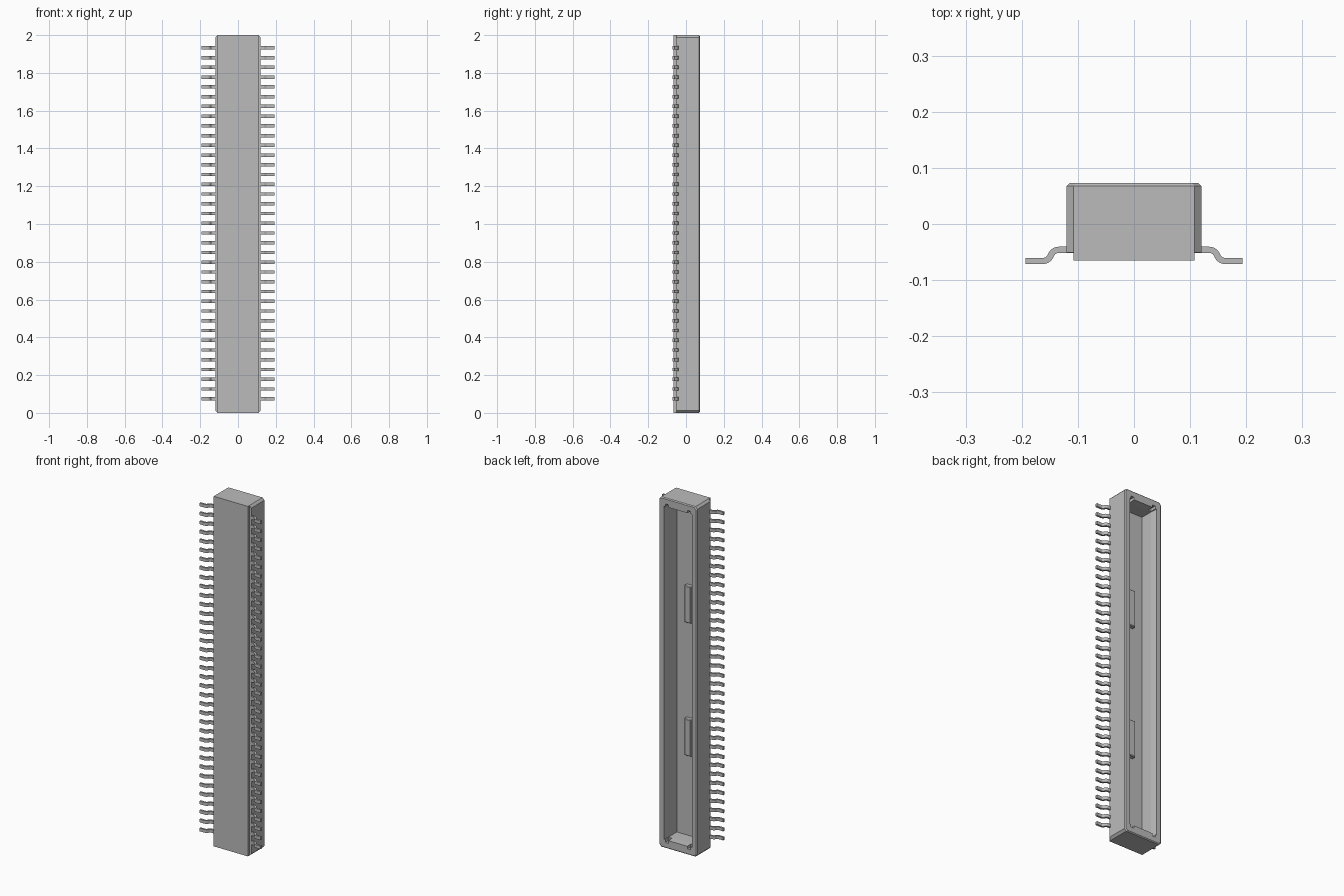
import bpy, bmesh, math
from mathutils import Vector

cube = bpy.data.objects.get("Cube")
if cube:
    bpy.data.objects.remove(cube, do_unlink=True)

grey = bpy.data.materials.new("light_grey")
grey.use_nodes = True
grey.diffuse_color = (0.5, 0.5, 0.5, 1)
grey.node_tree.nodes["Principled BSDF"].inputs["Base Color"].default_value = (0.5, 0.5, 0.5, 1)


def loft(name, rings):
    """Closed solid through matching rings of points."""
    bm = bmesh.new()
    loops = [[bm.verts.new(p) for p in ring] for ring in rings]
    n = len(loops[0])
    for a, b in zip(loops, loops[1:]):
        for i in range(n):
            j = (i + 1) % n
            bm.faces.new((a[i], a[j], b[j], b[i]))
    bm.faces.new(loops[0])
    bm.faces.new(loops[-1])
    bmesh.ops.recalc_face_normals(bm, faces=bm.faces)
    mesh = bpy.data.meshes.new(name)
    bm.to_mesh(mesh)
    bm.free()
    mesh.materials.append(grey)
    obj = bpy.data.objects.new(name, mesh)
    bpy.context.collection.objects.link(obj)
    return obj


def ring(y, w, h, c=0.0, x=0.0, z=1.0):
    """Rectangle of half sizes w, h at depth y, with corners cut by c."""
    if c == 0:
        pts = [(w, h), (-w, h), (-w, -h), (w, -h)]
    else:
        pts = [(w, h - c), (w - c, h), (c - w, h), (-w, h - c),
               (-w, c - h), (c - w, -h), (w - c, -h), (w, c - h)]
    return [(x + px, y, z + pz) for px, pz in pts]


def cut(target, cutter):
    cutter.hide_render = True
    cutter.hide_viewport = True
    cutter.display_type = 'WIRE'
    mod = target.modifiers.new(cutter.name, 'BOOLEAN')
    mod.operation = 'DIFFERENCE'
    mod.solver = 'EXACT'
    mod.object = cutter


BACK, FLOOR = 0.073, -0.036

# Housing with cut corners, a bevelled rim and a narrower base plate
housing = loft("housing", [ring(-0.051, 0.12, 1, 0.012), ring(0.068, 0.12, 1, 0.012),
                           ring(BACK, 0.115, 0.995, 0.012)])
loft("base_plate", [ring(-0.065, 0.108, 1), ring(-0.051, 0.108, 1)])

# Long socket open at the back, with a slightly widened mouth
cut(housing, loft("socket_cutter", [ring(FLOOR, 0.083, 0.95), ring(0.035, 0.083, 0.95),
                                    ring(BACK, 0.089, 0.952), ring(0.1, 0.089, 0.952)]))

# Relief notches in the socket corners
for sx in (-1, 1):
    for sz in (-1, 1):
        cut(housing, loft("notch_cutter", [ring(y, 0.01, 0.02, 0, sx * 0.07, 1 + sz * 0.947)
                                           for y in (0.04, 0.1)]))

# Two raised blocks on the socket floor
for label, z in (("lower", 0.62), ("upper", 1.38)):
    loft(label + "_key", [ring(FLOOR - 0.004, 0.02, 0.105, 0, 0, z),
                          ring(-0.016, 0.02, 0.105, 0, 0, z),
                          ring(-0.012, 0.016, 0.101, 0, 0, z)])

# Bent pin: straight shank, S-bend and flat foot
R, TURN, STEPS, HALF = 0.0152, math.radians(70), 5, 0.0055
path = [Vector((0.1, -0.046))]
for i in range(STEPS + 1):
    a = TURN * i / STEPS
    path.append(Vector((0.134 + R * math.sin(a), -0.046 - R * (1 - math.cos(a)))))
mid = path[-1].copy()
path += [2 * mid - p for p in reversed(path[1:-1])]
path.append(Vector((0.193, path[-1].y)))
sides = ([], [])
for i, p in enumerate(path):
    t = (path[min(i + 1, len(path) - 1)] - path[max(i - 1, 0)]).normalized()
    if i in (1, len(path) - 2):
        t = Vector((1, 0))
    normal = Vector((-t.y, t.x)) * HALF
    sides[0].append(p + normal)
    sides[1].append(p - normal)
outline = sides[0] + sides[1][::-1]

# Repeat the pin up one side and mirror to the other
pins = loft("pins", [[(p.x, p.y, z) for p in outline] for z in (0.066, 0.084)])
array = pins.modifiers.new("row", 'ARRAY')
array.count = 37
array.use_relative_offset = False
array.use_constant_offset = True
array.constant_offset_displace = (0, 0, 0.0516)
pins.modifiers.new("both_sides", 'MIRROR')

bpy.ops.object.select_all(action='DESELECT')
pins.select_set(True)
bpy.context.view_layer.objects.active = pins
bpy.ops.object.shade_smooth_by_angle(angle=math.radians(35))
